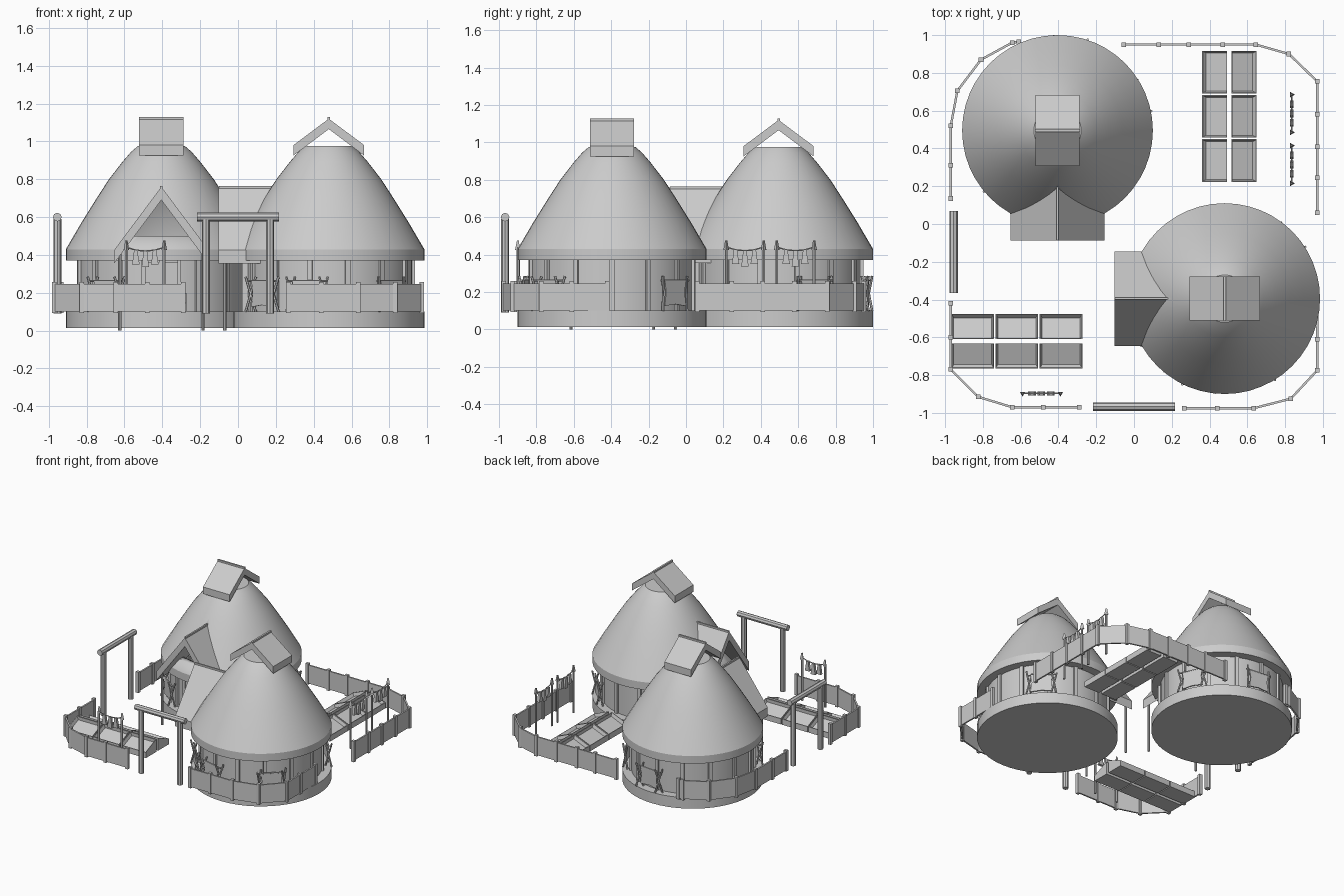
import bpy, bmesh, math
from mathutils import Matrix, Vector

if "Cube" in bpy.data.objects:
    bpy.data.objects.remove(bpy.data.objects["Cube"])

GREY = (0.6, 0.6, 0.6, 1)
clay = bpy.data.materials.new("plain_grey")
clay.use_nodes = True
clay.diffuse_color = GREY
clay.node_tree.nodes["Principled BSDF"].inputs["Base Color"].default_value = GREY


def finish(name, bm, place=Matrix()):
    bmesh.ops.recalc_face_normals(bm, faces=bm.faces)
    mesh = bpy.data.meshes.new(name)
    bm.to_mesh(mesh)
    bm.free()
    mesh.materials.append(clay)
    mesh.shade_smooth()
    mesh.set_sharp_from_angle(angle=math.radians(30))
    obj = bpy.data.objects.new(name, mesh)
    obj.matrix_world = place
    bpy.context.collection.objects.link(obj)
    return obj


def box(bm, centre, size, turn=Matrix()):
    m = Matrix.Translation(centre) @ turn @ Matrix.Diagonal((*size, 1))
    bmesh.ops.create_cube(bm, size=1, matrix=m)


def rod(bm, a, b, r, r2=None, sides=8):
    a, b = Vector(a), Vector(b)
    turn = (b - a).to_track_quat('Z', 'Y').to_matrix().to_4x4()
    bmesh.ops.create_cone(bm, cap_ends=True, segments=sides, radius1=r,
                          radius2=r if r2 is None else r2, depth=(b - a).length,
                          matrix=Matrix.Translation((a + b) / 2) @ turn)


def lathe(bm, profile, sides=48):
    verts = [bm.verts.new((r, 0, z)) for r, z in profile]
    edges = [bm.edges.new(p) for p in zip(verts, verts[1:])]
    bmesh.ops.spin(bm, geom=verts + edges, cent=(0, 0, 0), axis=(0, 0, 1),
                   angle=math.tau, steps=sides)
    bmesh.ops.remove_doubles(bm, verts=bm.verts, dist=0.0005)


def prism(bm, outline, start, end):
    # Extrudes an outline of (x, z) points along y
    face = bm.faces.new([bm.verts.new((x, start, z)) for x, z in outline])
    new = bmesh.ops.extrude_face_region(bm, geom=[face])["geom"]
    moved = [v for v in new if isinstance(v, bmesh.types.BMVert)]
    bmesh.ops.translate(bm, verts=moved, vec=(0, end - start, 0))


def gable(half, eave, top, thick):
    return [(-half, eave), (0, top), (half, eave),
            (half, eave - thick), (0, top - thick), (-half, eave - thick)]


def spin_z(deg):
    return Matrix.Rotation(math.radians(deg), 4, 'Z')


def drying_rack(name, place):
    # Two crossed-pole stands holding a stretched hide
    bm = bmesh.new()
    for side in (-1, 1):
        for lean in (-1, 1):
            rod(bm, (side * .09 - lean * .018, -lean * .02, .1),
                (side * .09 + lean * .018, lean * .02, .285), .007, sides=6)
    rod(bm, (-.105, 0, .262), (.105, 0, .262), .006, sides=6)
    prism(bm, [(-.08, .265), (.08, .265), (.07, .2), (.08, .125),
               (0, .135), (-.08, .125), (-.07, .2)], -.004, .004)
    finish(name, bm, place)


def hut(name, place, rack_angles):
    bm = bmesh.new()
    lathe(bm, [(0, .014), (.505, .014), (.505, .1), (0, .1)])
    finish(name + "_base", bm, place)

    bm = bmesh.new()
    lathe(bm, [(.44, .1), (.44, .38)])
    finish(name + "_wall", bm, place)

    bm = bmesh.new()
    for i in range(14):
        a = math.tau * (i + .5) / 14
        box(bm, (.44 * math.cos(a), .44 * math.sin(a), .235), (.03, .026, .27),
            Matrix.Rotation(a, 4, 'Z'))
    finish(name + "_wall_posts", bm, place)

    # Hollow roof, opened under the porch gable
    bm = bmesh.new()
    lathe(bm, [(.42, .37), (.505, .37), (.505, .43), (.42, .575), (.345, .695),
               (.277, .8), (.205, .893), (.16, .945), (.125, .975), (0, .975),
               (0, .955), (.11, .955), (.26, .79), (.33, .68), (.42, .5), (.42, .37)])
    roof = finish(name + "_roof", bm, place)
    bm = bmesh.new()
    prism(bm, [(-.15, .5), (.15, .5), (0, .7)], -.7, -.2)
    cutter = finish(name + "_roof_cutter", bm, place)
    cutter.hide_render = True
    cutter.hide_set(True)
    cutter.display_type = 'WIRE'
    cut = roof.modifiers.new("porch_opening", 'BOOLEAN')
    cut.operation, cut.solver, cut.object = 'DIFFERENCE', 'EXACT', cutter

    # Smoke cover on the roof top
    bm = bmesh.new()
    prism(bm, gable(.187, .98, 1.12, .055), -.117, .117)
    box(bm, (0, 0, 1.118), (.014, .236, .02))
    finish(name + "_smoke_cover", bm, place @ spin_z(90))

    # Porch with gable, posts and door
    bm = bmesh.new()
    prism(bm, gable(.25, .425, .76, .07), -.582, -.29)
    box(bm, (0, -.44, .757), (.012, .28, .016))
    finish(name + "_porch_roof", bm, place)
    bm = bmesh.new()
    for side in (-1, 1):
        rod(bm, (side * .22, -.55, 0), (side * .22, -.55, .43), .008)
    finish(name + "_porch_posts", bm, place)
    bm = bmesh.new()
    box(bm, (0, -.442, .23), (.17, .016, .26))
    for side in (-1, 1):
        box(bm, (side * .095, -.44, .235), (.02, .04, .27))
    finish(name + "_door", bm, place)

    for i, a in enumerate(rack_angles):
        drying_rack(f"{name}_drying_rack_{i + 1}",
                    place @ spin_z(a) @ Matrix.Translation((.475, 0, 0)) @ spin_z(90))


hut("back_hut", Matrix.Translation((-.405, .495, 0)), (84, 24, -128))
hut("front_hut", Matrix.Translation((.48, -.395, 0)) @ spin_z(-90), (44, -14, -48, 135))


def fence(name, points):
    bm = bmesh.new()
    for a, b in zip(points, points[1:]):
        a, b = Vector(a), Vector(b)
        d = b - a
        box(bm, (*((a + b) / 2), .173), (d.length, .012, .145),
            Matrix.Rotation(math.atan2(d.y, d.x), 4, 'Z'))
    for x, y in points:
        box(bm, (x, y, .175), (.024, .024, .165))
    finish(name, bm)


fence("back_right_fence", [(-.61, .965), (-.645, .96), (-.81, .87), (-.935, .705),
                           (-.97, .52), (-.97, .31), (-.97, .135)])
fence("back_left_fence", [(-.055, .95), (.13, .95), (.29, .95), (.47, .95), (.645, .95),
                          (.82, .9), (.97, .755), (.97, .58), (.97, .41), (.97, .245), (.97, .06)])
fence("front_right_fence", [(-.97, -.42), (-.97, -.6), (-.97, -.77), (-.825, -.915),
                            (-.645, -.97), (-.48, -.97), (-.29, -.97)])
fence("front_left_fence", [(.265, -.975), (.44, -.975), (.635, -.975), (.83, -.925),
                           (.97, -.775), (.97, -.61), (.97, -.42)])


def gate(name, place):
    bm = bmesh.new()
    for side in (-1, 1):
        rod(bm, (side * .17, 0, .09), (side * .17, 0, .59), .021)
    rod(bm, (-.218, 0, .6), (.218, 0, .6), .023)
    finish(name, bm, place)


gate("front_gate", Matrix.Translation((0, -.967, 0)))
gate("side_gate", Matrix.Translation((-.955, -.148, 0)) @ spin_z(90))


def garden_bed(name, place):
    # Two rows of three flat-bottomed wedge trays, high along the middle
    bm = bmesh.new()
    for side in (-1, 1):
        for i in (-1, 0, 1):
            made = bmesh.ops.create_cube(bm, size=1, matrix=(
                Matrix.Translation((i * .234, side * .078, .135))
                @ Matrix.Diagonal((.226, .132, .07, 1))))
            for v in made["verts"]:
                if v.co.z > .135:
                    v.co.z = .2 if abs(v.co.y) < .078 else .145
            top = max({f for v in made["verts"] for f in v.link_faces},
                      key=lambda f: f.calc_center_median().z)
            top.normal_update()
            bmesh.ops.inset_region(bm, faces=[top], thickness=.006)
            bmesh.ops.inset_region(bm, faces=[top], thickness=.012, depth=-.025)
    finish(name, bm, place)


garden_bed("front_garden_bed", Matrix.Translation((-.62, -.62, 0)))
garden_bed("back_garden_bed", Matrix.Translation((.505, .57, 0)) @ spin_z(90))


def clothesline(name, place):
    bm = bmesh.new()
    for side in (-1, 1):
        rod(bm, (side * .1, 0, .1), (side * .1, 0, .44), .009, sides=6)
        rod(bm, (side * .1, 0, .425), (side * .1, 0, .475), .017, .007, sides=3)
    sag = [(-.1, .44), (-.05, .425), (0, .42), (.05, .425), (.1, .44)]
    for (x1, z1), (x2, z2) in zip(sag, sag[1:]):
        rod(bm, (x1, 0, z1), (x2, 0, z2), .004, sides=5)
    # Hanging garments
    for i, (x, z) in enumerate(sag[1:4]):
        low = z - (.075 if i != 1 else .085)
        prism(bm, [(x - .01, z), (x + .01, z), (x + .012, z - .025), (x + .02, low),
                   (x - .02, low), (x - .012, z - .025)], -.01, .01)
    finish(name, bm, place)


clothesline("front_clothesline", Matrix.Translation((-.49, -.897, 0)))
for i, y in enumerate((.315, .585)):
    clothesline(f"back_clothesline_{i + 1}", Matrix.Translation((.835, y, 0)) @ spin_z(90))
